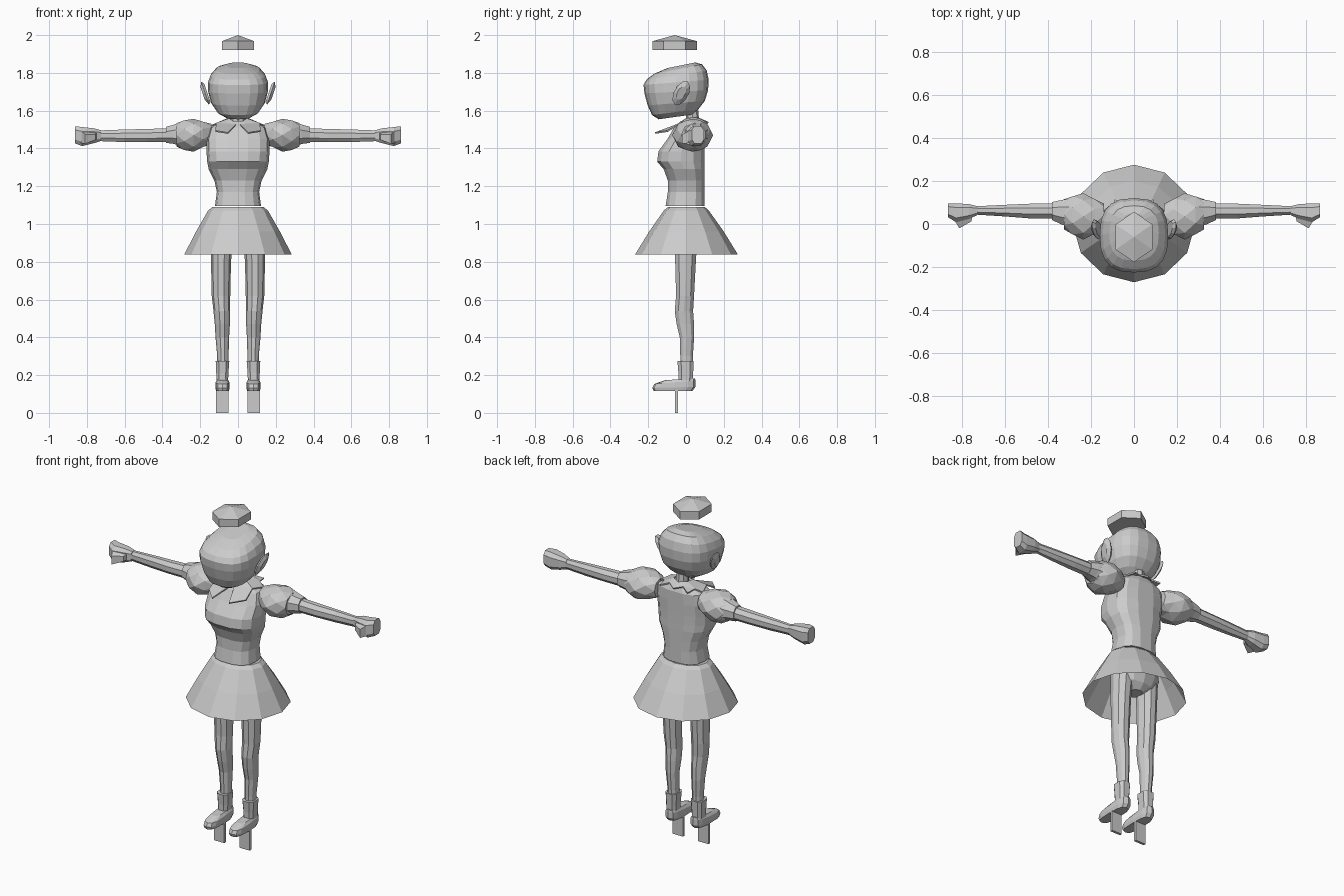
import bpy, bmesh, math
from mathutils import Vector

grey = bpy.data.materials.new("light grey")
grey.diffuse_color = (0.6, 0.6, 0.6, 1)


def make(name, verts, faces, side=1):
    """Mesh object from points; side=-1 mirrors it across x."""
    bm = bmesh.new()
    vs = [bm.verts.new((v[0] * side, v[1], v[2])) for v in verts]
    for f in faces:
        bm.faces.new([vs[i] for i in f])
    bmesh.ops.recalc_face_normals(bm, faces=bm.faces)
    mesh = bpy.data.meshes.new(name)
    bm.to_mesh(mesh)
    bm.free()
    mesh.materials.append(grey)
    ob = bpy.data.objects.new(name, mesh)
    bpy.context.collection.objects.link(ob)
    return ob


def oval(n, ru, rv, power=2.0, phase=0.0):
    """Rounded-box cross-section; power 2 is an ellipse."""
    pts = []
    for i in range(n):
        a = 2 * math.pi * (i + phase) / n
        c, s = math.cos(a), math.sin(a)
        pts.append((math.copysign(abs(c) ** (2 / power), c) * ru,
                    math.copysign(abs(s) ** (2 / power), s) * rv))
    return pts


def loft(name, rings, side=1, caps=(True, True), twist=False):
    n = len(rings[0])
    verts = [p for r in rings for p in r]
    faces = []
    for k in range(len(rings) - 1):
        for i in range(n):
            j = (i + 1) % n
            a, b, c, d = k * n + i, k * n + j, k * n + n + j, k * n + n + i
            if not twist:
                faces.append((a, b, c, d))
            elif k % 2 == 0:
                faces += [(a, b, d), (b, c, d)]
            else:
                faces += [(a, b, c), (a, c, d)]
    if caps[0]:
        faces.append(tuple(range(n)))
    if caps[1]:
        faces.append(tuple(range(len(verts) - n, len(verts))))
    return make(name, verts, faces, side)


def upright(name, rows, n, power=2.0, side=1, caps=(True, True), phase=0.0):
    """Stack of rows (z, x centre, half width, y front, y back, tilt)."""
    rings = []
    for z, xc, hx, y0, y1, tilt in rows:
        yc, ry = (y0 + y1) / 2, (y1 - y0) / 2
        rings.append([(xc + u, yc + v, z + tilt * v)
                      for u, v in oval(n, hx, ry, power, phase)])
    return loft(name, rings, side, caps)


def sideways(name, rows, n, side, power=2.0, twist=False):
    """Rows along the arm (x, y centre, z centre, half depth, half height)."""
    rings = [[(x, yc + u, zc + v) for u, v in
              oval(n, ry, rz, power, 0.5 * (k % 2) if twist else 0.5)]
             for k, (x, yc, zc, ry, rz) in enumerate(rows)]
    return loft(name, rings, side, twist=twist)


# Floating cap: six-sided prism with a low point
cap = [(0.098 * math.sin(a), -0.06 + 0.117 * math.cos(a), z)
       for z in (1.922, 1.968) for a in [i * math.pi / 3 for i in range(6)]]
cap.append((0, -0.06, 2.0))
make("cap", cap, [tuple(range(6))]
     + [(i, (i + 1) % 6, 6 + (i + 1) % 6, 6 + i) for i in range(6)]
     + [(6 + i, 6 + (i + 1) % 6, 12) for i in range(6)])

# Head, rounded box leaning forward
upright("head", [
    (1.567, 0, 0.065, -0.145, 0.035, 0.14), (1.592, 0, 0.11, -0.18, 0.065, 0.12),
    (1.64, 0, 0.142, -0.203, 0.10, 0.08), (1.70, 0, 0.158, -0.22, 0.117, 0.05),
    (1.75, 0, 0.159, -0.225, 0.12, 0.08), (1.788, 0, 0.145, -0.21, 0.11, 0.15),
    (1.82, 0, 0.115, -0.17, 0.085, 0.2), (1.84, 0, 0.06, -0.10, 0.05, 0.2)],
    20, 2.6)

# Neck
upright("neck", [(1.48, 0, 0.04, 0.0, 0.075, 0), (1.60, 0, 0.034, 0.0, 0.065, 0)], 8)

# Torso with a straight back, full chest and narrow waist
upright("torso", [
    (1.095, 0, 0.122, -0.11, 0.10, 0), (1.17, 0, 0.112, -0.098, 0.10, 0),
    (1.23, 0, 0.125, -0.098, 0.10, 0), (1.29, 0, 0.155, -0.12, 0.10, 0),
    (1.33, 0, 0.163, -0.155, 0.10, 0), (1.385, 0, 0.167, -0.148, 0.10, 0),
    (1.45, 0, 0.168, -0.10, 0.10, 0), (1.51, 0, 0.15, -0.065, 0.10, 0),
    (1.545, 0, 0.085, -0.03, 0.085, 0)], 14, 2.6)

# Flared skirt, open underneath
upright("skirt", [
    (1.09, 0, 0.135, -0.095, 0.10, 0), (1.072, 0, 0.158, -0.117, 0.12, 0),
    (0.96, 0, 0.222, -0.195, 0.20, 0), (0.838, 0, 0.285, -0.27, 0.275, 0)],
    12, 2.0, caps=(True, False))

# Hips under the skirt
upright("hips", [
    (0.865, 0, 0.04, -0.04, 0.05, 0), (0.90, 0, 0.12, -0.075, 0.08, 0),
    (0.96, 0, 0.15, -0.09, 0.10, 0), (1.07, 0, 0.13, -0.09, 0.10, 0)], 12)

# Collar: a flat back with a zigzag edge and two pointed front flaps
for s, tag in ((1, "left"), (-1, "right")):
    pts = [(0, 0.075, 1.56), (0.045, 0.05, 1.565), (0.045, 0.0, 1.56), (0.01, -0.045, 1.53),
           (0.055, -0.165, 1.485), (0.12, -0.10, 1.495), (0.115, -0.03, 1.535),
           (0.14, 0.04, 1.525), (0.10, 0.06, 1.54), (0.09, 0.115, 1.535),
           (0.045, 0.09, 1.55), (0, 0.12, 1.54)]
    flap = make(tag + "_collar", pts,
                [(3, 4, 5, 6), (2, 3, 6), (1, 2, 6, 8), (6, 7, 8),
                 (1, 8, 10), (8, 9, 10), (0, 1, 10, 11)], s)
    thick = flap.modifiers.new("thickness", 'SOLIDIFY')
    thick.thickness = 0.008

for s, tag in ((1, "left"), (-1, "right")):
    # Ear: flattened leaf tipped outward
    ear = []
    for off, k in ((-0.012, 0.8), (0.0, 1.0), (0.014, 0.55)):
        ear.append([(0.174 + off + v * 0.33, -0.025 + u + v * 0.35, 1.693 + v)
                    for u, v in oval(10, 0.042 * k, 0.064 * k)])
    loft(tag + "_ear", ear, s)

    # Puffed sleeve with diamond facets
    sideways(tag + "_puff_sleeve", [
        (0.14, 0.04, 1.475, 0.055, 0.055), (0.185, 0.035, 1.475, 0.088, 0.072),
        (0.235, 0.035, 1.47, 0.108, 0.087), (0.285, 0.04, 1.47, 0.095, 0.085),
        (0.325, 0.045, 1.472, 0.07, 0.062)], 8, s, twist=True)
    # Sleeve cuff
    sideways(tag + "_cuff", [
        (0.29, 0.05, 1.475, 0.075, 0.072), (0.34, 0.055, 1.475, 0.06, 0.055),
        (0.38, 0.06, 1.472, 0.045, 0.046)], 8, s)
    # Arm
    sideways(tag + "_arm", [
        (0.36, 0.06, 1.47, 0.038, 0.04), (0.48, 0.06, 1.468, 0.037, 0.038),
        (0.60, 0.062, 1.467, 0.029, 0.036), (0.75, 0.063, 1.467, 0.02, 0.03)], 8, s)
    # Closed hand with thumb
    sideways(tag + "_hand", [
        (0.725, 0.062, 1.468, 0.021, 0.03), (0.765, 0.058, 1.467, 0.036, 0.042),
        (0.825, 0.052, 1.463, 0.046, 0.053), (0.862, 0.063, 1.472, 0.034, 0.048)],
        8, s, 3.0)
    make(tag + "_thumb", [
        (0.745, 0.05, 1.49), (0.745, 0.05, 1.45), (0.84, 0.03, 1.50), (0.84, 0.03, 1.43),
        (0.81, -0.02, 1.475), (0.81, -0.02, 1.425), (0.755, 0.012, 1.475), (0.755, 0.012, 1.445)],
        [(0, 2, 4, 6), (1, 7, 5, 3), (2, 3, 5, 4), (4, 5, 7, 6), (6, 7, 1, 0), (0, 1, 3, 2)], s)

    # Leg with a slight knee
    upright(tag + "_leg", [
        (0.22, 0.08, 0.030, -0.032, 0.038, 0), (0.30, 0.08, 0.030, -0.032, 0.038, 0),
        (0.40, 0.083, 0.036, -0.035, 0.045, 0), (0.47, 0.083, 0.040, -0.052, 0.045, 0),
        (0.54, 0.086, 0.044, -0.062, 0.04, 0), (0.62, 0.09, 0.049, -0.055, 0.045, 0),
        (0.80, 0.09, 0.053, -0.06, 0.055, 0), (0.95, 0.085, 0.060, -0.06, 0.065, 0)],
        10, 2.0, s)
    # Rolled sock
    upright(tag + "_sock", [
        (0.16, 0.083, 0.032, -0.042, 0.038, 0), (0.21, 0.083, 0.034, -0.042, 0.04, 0),
        (0.275, 0.082, 0.038, -0.048, 0.043, 0)], 8, 3.0, s, phase=0.5)
    # Shoe, flat sole and low rounded toe
    upright(tag + "_shoe", [
        (0.117, 0.082, 0.034, -0.172, 0.035, 0), (0.135, 0.082, 0.038, -0.178, 0.05, 0.02),
        (0.162, 0.082, 0.037, -0.168, 0.05, 0.08), (0.178, 0.082, 0.028, -0.11, 0.048, 0.06)],
        12, 3.2, s)
    # Thin support plate under the shoe
    upright(tag + "_support", [
        (z, 0.083, 0.047, -0.0605, -0.0395, 0) for z in (0.0, 0.13)],
        4, 2.0, s, phase=0.5)
